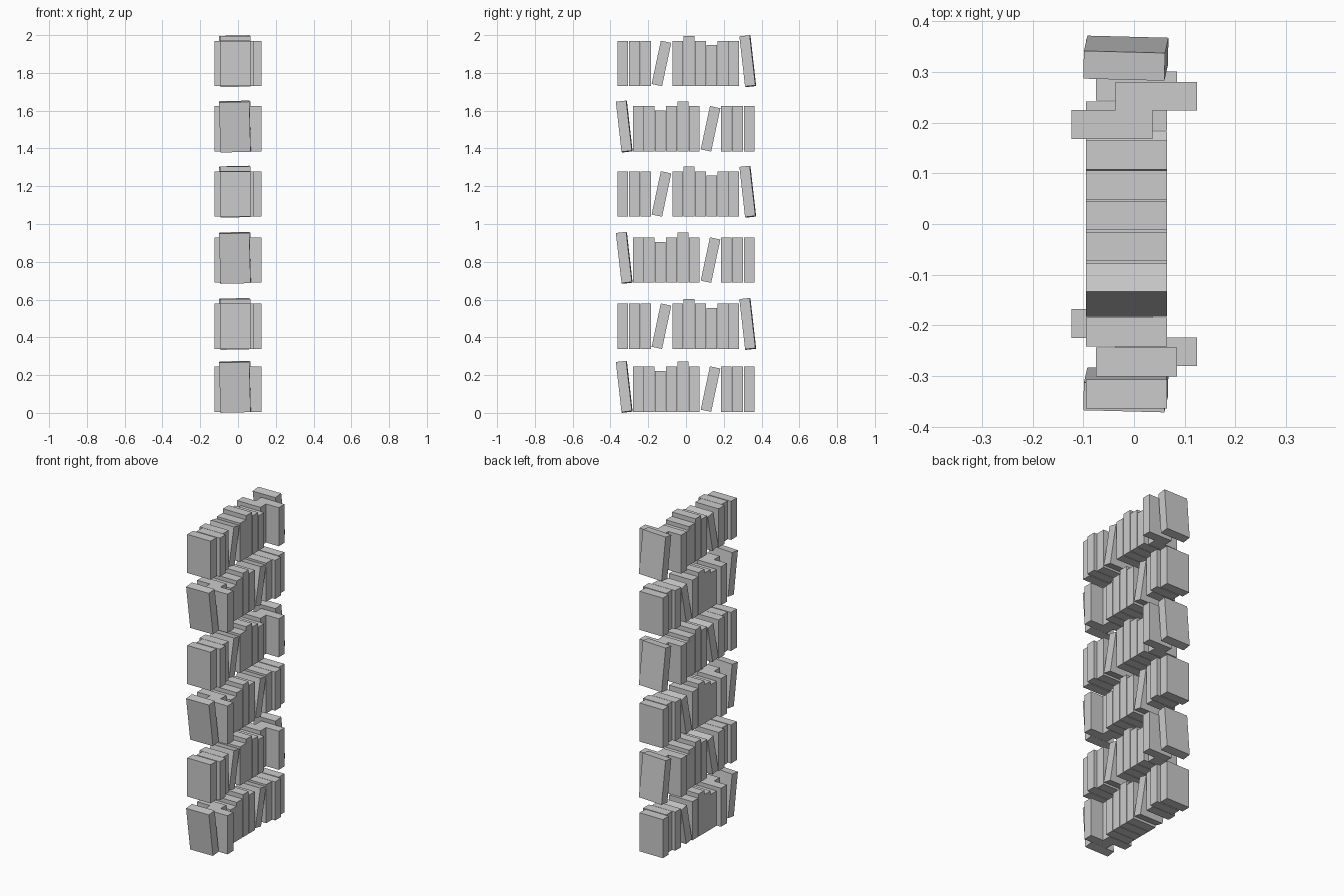
import bpy, bmesh
from math import radians
from mathutils import Matrix, Euler

if "Cube" in bpy.data.objects:
    bpy.data.objects.remove(bpy.data.objects["Cube"])

# One row of books: name, x centre, y centre, thickness, height, tilt (x, y, z degrees)
DEPTH = 0.16
BOOKS = [
    ("end_book",      -0.015, -0.335, 0.057, 0.240, (0, 0, 0)),
    ("offset_book",    0.005, -0.272, 0.057, 0.240, (0, 0, 0)),
    ("book",          -0.015, -0.213, 0.057, 0.240, (0, 0, 0)),
    ("leaning_book",  -0.015, -0.130, 0.0565, 0.2345, (-12, 0, 0)),
    ("book",          -0.015, -0.044, 0.057, 0.240, (0, 0, 0)),
    ("tall_book",     -0.015,  0.016, 0.056, 0.265, (0, 0, 0)),
    ("book",          -0.015,  0.077, 0.057, 0.240, (0, 0, 0)),
    ("short_book",    -0.015,  0.136, 0.057, 0.217, (0, 0, 0)),
    ("pushed_book",   -0.0435, 0.196, 0.057, 0.240, (0, 0, 0)),
    ("pulled_book",    0.044,  0.252, 0.057, 0.240, (0, 0, 0)),
    ("slumped_book",  -0.016,  0.327, 0.055, 0.267, (6.5, -1.3, -1.5)),
]
ROW_BASES = [0.006, 0.339, 0.689, 1.039, 1.384, 1.730]


def add_book(name, location, size, tilt):
    mesh = bpy.data.meshes.new(name)
    bm = bmesh.new()
    bmesh.ops.create_cube(bm, size=1.0, matrix=Matrix.Diagonal((*size, 1.0)))
    bm.to_mesh(mesh)
    bm.free()
    obj = bpy.data.objects.new(name, mesh)
    obj.location = location
    obj.rotation_euler = Euler([radians(a) for a in tilt])
    bpy.context.collection.objects.link(obj)


# Rows alternate: book order is reversed along y, tilts stay the same
for row, base in enumerate(ROW_BASES):
    side = -1 if row % 2 == 0 else 1
    for i, (name, x, y, thick, height, tilt) in enumerate(BOOKS):
        z = base + height / 2
        if name == "leaning_book":
            z = base + 0.120
        elif name == "slumped_book":
            z = base + 0.132
        add_book(f"{name}_row{row + 1}_{i + 1}", (x, side * y, z),
                 (DEPTH, thick, height), tilt)
